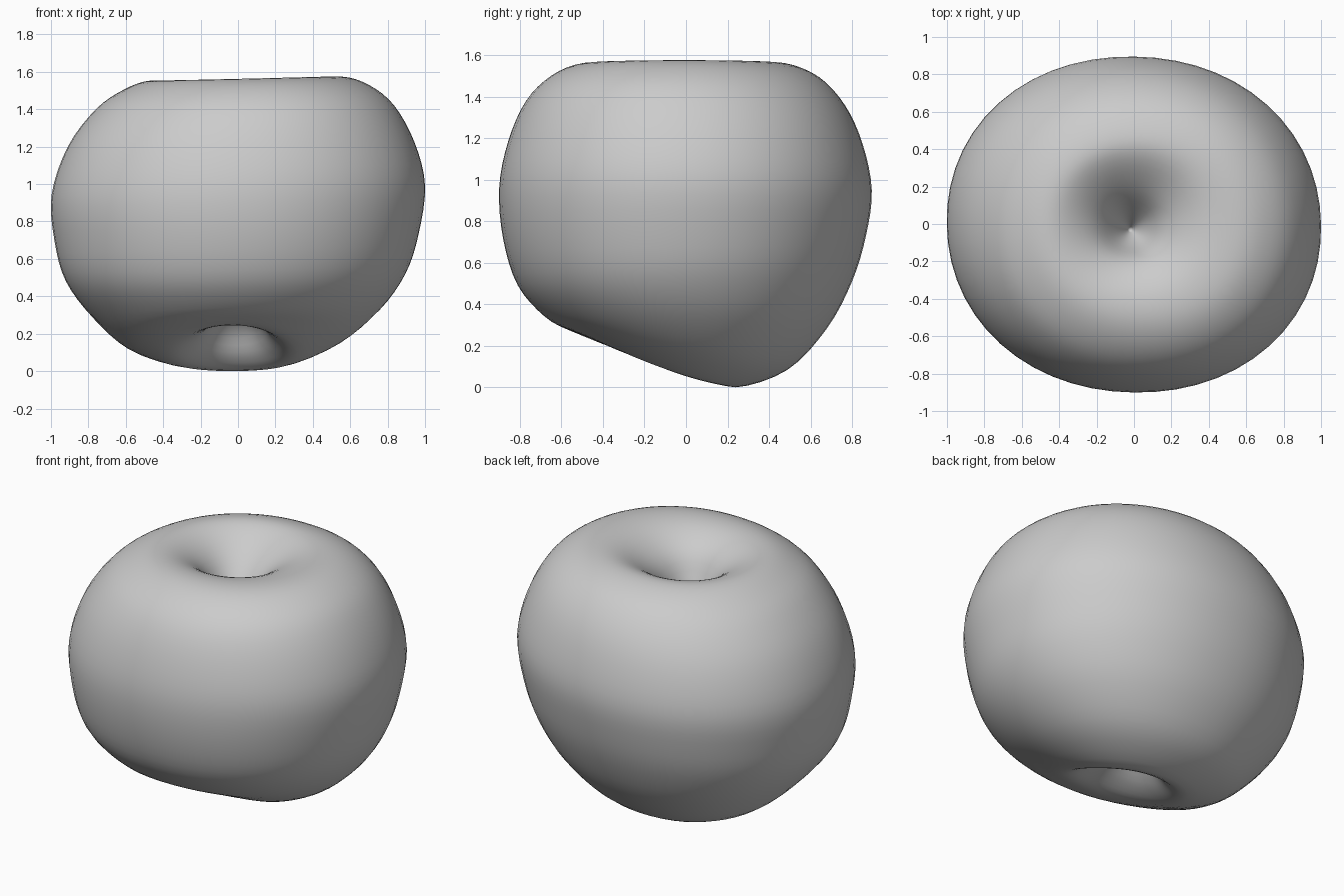
import bpy, bmesh, math

if "Cube" in bpy.data.objects:
    bpy.data.objects.remove(bpy.data.objects["Cube"])

SEGMENTS = 56
STEPS = 4
POWER = 2.09   # slightly squarer than an ellipse
SKEW = 0.008   # slight bulge along one diagonal

# Rings from stem pit to calyx pit:
# (left x, right x, front y, back y, then z at left, right, front, back)
RINGS = [
    (-.02, -.02, -.03, -.03, 1.13, 1.13, 1.13, 1.13),
    (-.10, .07, -.11, .06, 1.27, 1.27, 1.27, 1.26),
    (-.21, .18, -.20, .19, 1.43, 1.44, 1.45, 1.42),
    (-.34, .36, -.34, .35, 1.525, 1.55, 1.545, 1.54),
    (-.47, .55, -.50, .48, 1.553, 1.575, 1.56, 1.56),
    (-.61, .70, -.65, .64, 1.505, 1.53, 1.50, 1.495),
    (-.76, .835, -.77, .765, 1.40, 1.42, 1.38, 1.36),
    (-.91, .945, -.855, .85, 1.20, 1.22, 1.19, 1.175),
    (-.997, 1.0, -.90, .895, .94, .99, .96, .95),
    (-.98, .965, -.88, .867, .69, .73, .71, .73),
    (-.92, .895, -.81, .80, .48, .52, .49, .51),
    (-.78, .76, -.68, .68, .29, .33, .34, .285),
    (-.60, .56, -.56, .49, .14, .17, .275, .085),
    (-.38, .32, -.45, .24, .09, .09, .245, .00),
    (-.24, .20, -.32, .12, .14, .14, .265, .07),
    (-.12, .10, -.18, .05, .26, .26, .30, .21),
    (-.02, -.02, -.05, -.05, .32, .32, .32, .32),
]


def smooth_rings(rings):
    """Catmull-Rom interpolation along the profile."""
    out = []
    last = len(rings) - 1
    for i in range(last):
        p0, p1 = rings[max(i - 1, 0)], rings[i]
        p2, p3 = rings[i + 1], rings[min(i + 2, last)]
        for k in range(STEPS):
            t = k / STEPS
            out.append([b + 0.5 * t * (c - a + t * (2 * a - 5 * b + 4 * c - d
                        + t * (3 * (b - c) + d - a)))
                        for a, b, c, d in zip(p0, p1, p2, p3)])
    out.append(rings[last])
    return out


def ring_point(ring, angle):
    xl, xr, yf, yb, zl, zr, zf, zb = ring
    c, s = math.cos(angle), math.sin(angle)
    k = (abs(c) ** POWER + abs(s) ** POWER) ** (-1 / POWER)
    k *= 1 - SKEW * math.sin(2 * angle)
    x = (xl + xr) / 2 + (xr - xl) / 2 * c * k
    y = (yf + yb) / 2 + (yb - yf) / 2 * s * k
    z = ((zl + zr + zf + zb) / 4 + (zr - zl) / 2 * c + (zb - zf) / 2 * s
         + (zl + zr - zf - zb) / 4 * math.cos(2 * angle))
    return x, y, z


# Fruit body: lofted rings closed at both pits
bm = bmesh.new()
rings = smooth_rings(RINGS)
top = bm.verts.new(ring_point(rings[0], 0))
bottom = bm.verts.new(ring_point(rings[-1], 0))
loops = [[bm.verts.new(ring_point(r, 2 * math.pi * i / SEGMENTS))
          for i in range(SEGMENTS)] for r in rings[1:-1]]
for i in range(SEGMENTS):
    j = (i + 1) % SEGMENTS
    bm.faces.new((top, loops[0][i], loops[0][j]))
    bm.faces.new((bottom, loops[-1][j], loops[-1][i]))
    for a, b in zip(loops, loops[1:]):
        bm.faces.new((a[i], b[i], b[j], a[j]))
bmesh.ops.recalc_face_normals(bm, faces=bm.faces)

# Rest the lowest point on the ground
low = min(v.co.z for v in bm.verts)
bmesh.ops.translate(bm, verts=bm.verts, vec=(0, 0, -low))
for f in bm.faces:
    f.smooth = True

mesh = bpy.data.meshes.new("apple_body")
bm.to_mesh(mesh)
bm.free()
bpy.context.collection.objects.link(bpy.data.objects.new("apple_body", mesh))
